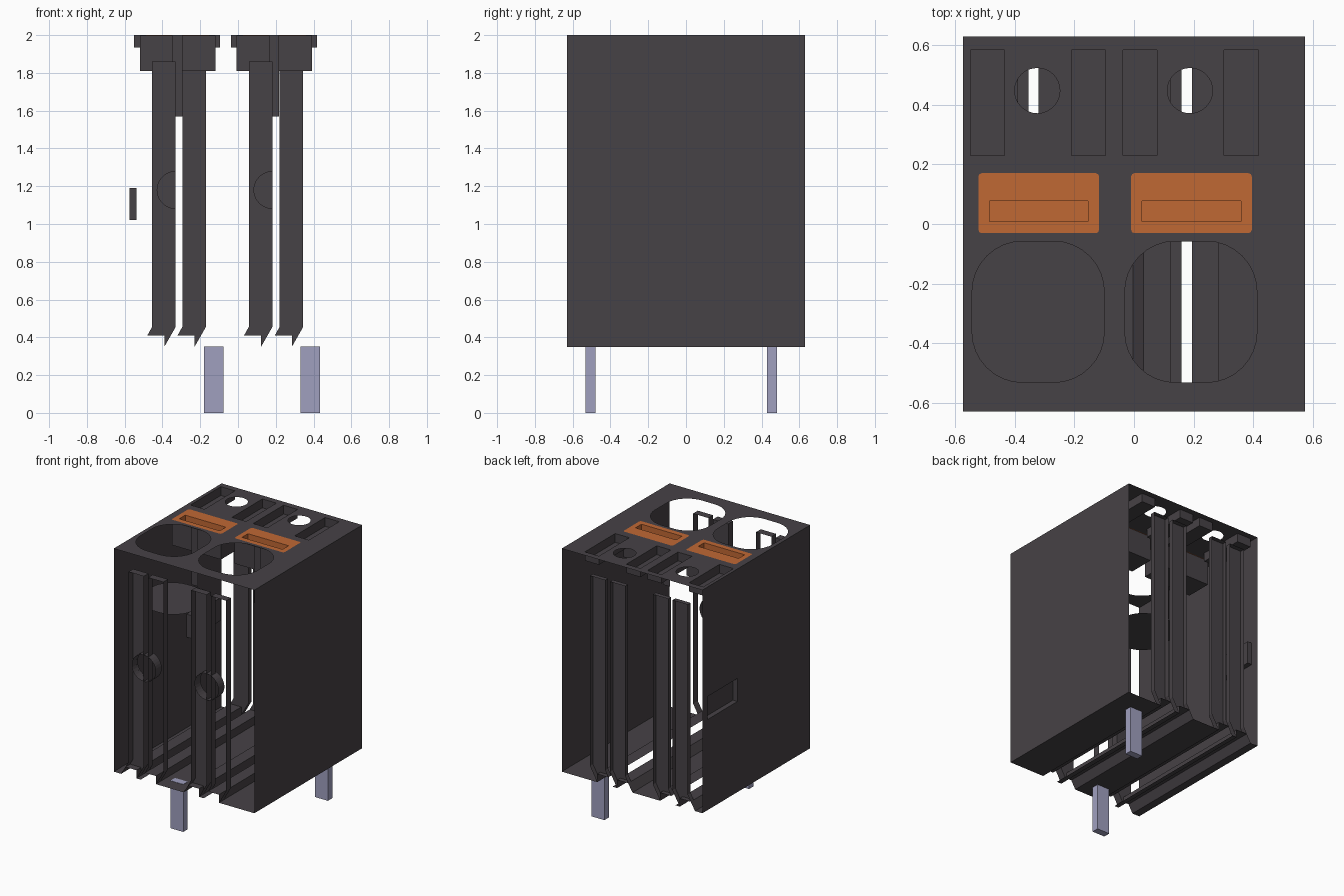
import bpy, bmesh, math

cube = bpy.data.objects.get("Cube")
if cube:
    bpy.data.objects.remove(cube, do_unlink=True)


def material(name, rgb):
    m = bpy.data.materials.new(name)
    m.use_nodes = True
    m.diffuse_color = (*rgb, 1)
    m.node_tree.nodes["Principled BSDF"].inputs["Base Color"].default_value = (*rgb, 1)
    return m


GREY = material("dark_grey", (0.062, 0.054, 0.061))
ORANGE = material("orange", (0.53, 0.138, 0.034))
METAL = material("pale_metal", (0.35, 0.35, 0.52))


def finish(name, bm, mat):
    bmesh.ops.recalc_face_normals(bm, faces=bm.faces)
    me = bpy.data.meshes.new(name)
    bm.to_mesh(me)
    bm.free()
    me.materials.append(mat)
    ob = bpy.data.objects.new(name, me)
    bpy.context.collection.objects.link(ob)
    return ob


def sheet(name, loops, place, mat=GREY):
    """Flat sheet: the first loop is the outline, the rest are holes."""
    bm = bmesh.new()
    edges = []
    for loop in loops:
        vs = [bm.verts.new(place(a, b)) for a, b in loop]
        edges += [bm.edges.new((vs[i - 1], vs[i])) for i in range(len(vs))]
    bmesh.ops.triangle_fill(bm, edges=edges, use_beauty=True, use_dissolve=False)
    return finish(name, bm, mat)


def sweep(name, path, place0, place1, closed=False, mat=GREY):
    """Thin strip joining two placements of the same path."""
    bm = bmesh.new()
    a = [bm.verts.new(place0(*p)) for p in path]
    b = [bm.verts.new(place1(*p)) for p in path]
    for i in range(0 if closed else 1, len(path)):
        bm.faces.new((a[i - 1], a[i], b[i], b[i - 1]))
    return finish(name, bm, mat)


def at_z(z):
    return lambda a, b: (a, b, z)


def at_y(y):
    return lambda a, b: (a, y, b)


def at_x(x):
    return lambda a, b: (x, a, b)


def rect(x0, x1, y0, y1):
    return [(x0, y0), (x1, y0), (x1, y1), (x0, y1)]


def rounded(cx, cy, hx, hy, r, n=8):
    pts = []
    for k, (sx, sy) in enumerate([(1, 1), (-1, 1), (-1, -1), (1, -1)]):
        for i in range(n + 1):
            t = math.pi / 2 * (k + i / n)
            pts.append((cx + sx * (hx - r) + r * math.cos(t),
                        cy + sy * (hy - r) + r * math.sin(t)))
    return pts


def circle(cx, cy, r, n=32):
    return [(cx + r * math.cos(2 * math.pi * i / n),
             cy + r * math.sin(2 * math.pi * i / n)) for i in range(n)]


def pocket(name, loop, place_rim, place_floor, mat=GREY):
    sweep(name + "_sides", loop, place_rim, place_floor, True, mat)
    sheet(name + "_floor", [loop], place_floor, mat)


X, Y, TOP, BASE = 0.575, 0.63, 2.0, 0.35
SHIFT = 0.513
holes = []

# Top features, repeated for the two poles
for i, side in enumerate(("right", "left")):
    dx = i * SHIFT
    entry = rounded(-0.322 + dx, -0.295, 0.222, 0.237, 0.17)
    screw = circle(-0.325 + dx, 0.448, 0.076)
    button = rounded(-0.32 + dx, 0.07, 0.203, 0.101, 0.012, 2)
    slot = rect(-0.486 + dx, -0.154 + dx, 0.008, 0.078)
    holes += [entry, screw, button]
    for j, x0 in enumerate((-0.55, -0.21)):
        p = rect(x0 + dx, x0 + 0.115 + dx, 0.23, 0.585)
        holes.append(p)
        pocket(f"{side}_top_pocket_{j}", p, at_z(TOP), at_z(1.935))
    # Release button with its tool slot, in a dark well
    sheet(side + "_button", [button, slot], at_z(TOP), ORANGE)
    pocket(side + "_button_slot", slot, at_z(TOP), at_z(1.94), ORANGE)
    pocket(side + "_button_well", rect(-0.52 + dx, -0.12 + dx, -0.028, 0.168),
           at_z(1.998), at_z(1.81))
    # Narrow hanger behind the wire entry
    sheet(side + "_hanger", [rect(-0.35 + dx, -0.295 + dx, 1.57, TOP)], at_y(-0.045))
    # Round sleeve on the front
    sweep(side + "_front_sleeve", circle(-0.33 + dx, 1.18, 0.098),
          at_y(-Y), at_y(-0.56), True)
    if i == 0:
        sheet("wire_entry_plug", [entry], at_z(1.57))

sheet("top_panel", [rect(-X, X, -Y, Y)] + holes, at_z(TOP))

# Side walls, one with a shallow pocket
sheet("left_wall", [rect(-Y, Y, BASE, TOP)], at_x(X))
recess = rect(0.22, 0.57, 1.02, 1.19)
sheet("right_wall", [rect(-Y, Y, BASE, TOP), recess], at_x(-X))
pocket("right_wall_recess", recess, at_x(-X), at_x(-0.538))

# Rail channels at both ends, with the grooves in the floor between them
floor_start = -X
for i, x in enumerate((-0.455, -0.295, 0.057, 0.22)):
    r, spike, lip = x + 0.125, x + 0.065, x - 0.025
    profile = [(lip, 0.41), (x, 0.455), (x, 1.86), (r, 1.86), (r, 0.455), (spike, BASE)]
    sweep(f"front_channel_{i}", profile, at_y(-Y), at_y(-0.575))
    sweep(f"back_channel_{i}", profile, at_y(Y), at_y(0.595))
    sheet(f"back_channel_plate_{i}", [profile + [(spike, 0.41)]], at_y(0.595))
    if i % 2 == 0:
        # Front plate with a half-round notch for the sleeve
        notch = [(r + 0.098 * math.cos(t), 1.18 + 0.098 * math.sin(t))
                 for t in (math.pi / 2 + math.pi * k / 12 for k in range(13))]
        outline = profile[:4] + notch + profile[4:] + [(spike, 0.41)]
        sheet(f"front_channel_plate_{i}", [outline], at_y(-0.575))
    groove = [(lip, 0.41), (spike, 0.41), (spike, BASE)]
    if i % 2 == 0:
        groove.insert(0, (x - 0.06, BASE))
    sweep(f"floor_groove_{i}", groove, at_y(-Y), at_y(Y))
    sheet(f"floor_panel_{i}", [rect(floor_start, x - 0.06, -Y, Y)], at_z(BASE))
    floor_start = spike
sheet("floor_panel_4", [rect(floor_start, X, -Y, Y)], at_z(BASE))

# Solder pins
for name, cx, cy in (("front_pin", -0.128, -0.505), ("back_pin", 0.383, 0.455)):
    p = rect(cx - 0.052, cx + 0.052, cy - 0.026, cy + 0.026)
    pocket(name, p, at_z(0.352), at_z(0), METAL)
    sheet(name + "_top", [p], at_z(0.352), METAL)
